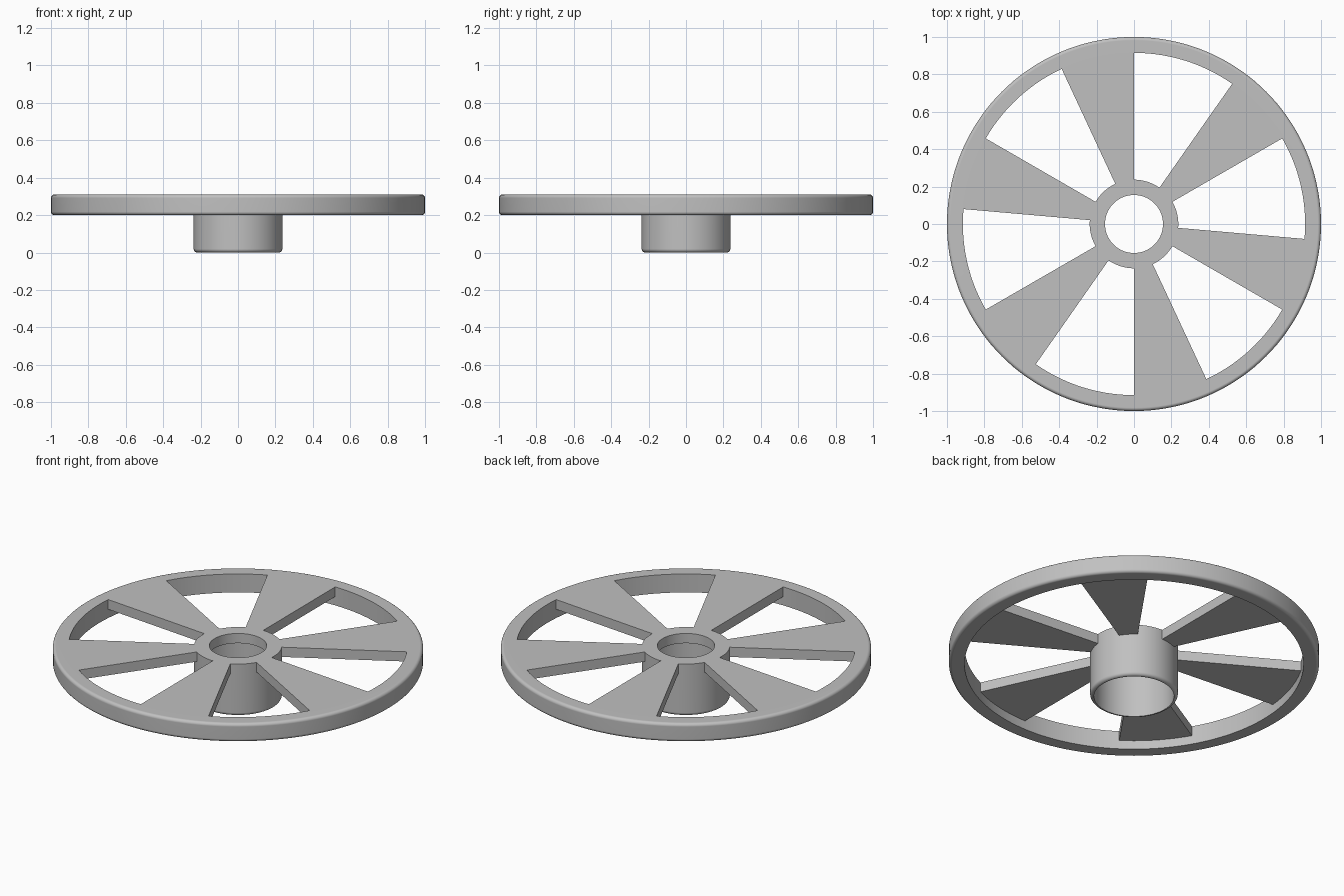
import bpy, bmesh
from math import sin, cos, pi, radians

cube = bpy.data.objects.get("Cube")
if cube:
    bpy.data.objects.remove(cube)

TOP, RIM_BOTTOM, WEB_BOTTOM = 0.31, 0.2, 0.252
RIM_IN, HUB_OUT, HUB_IN, BORE = 0.915, 0.237, 0.216, 0.155
SEGMENTS = 144

grey = bpy.data.materials.new("plain grey")
grey.use_nodes = True
colour = (0.53, 0.53, 0.53, 1)
grey.diffuse_color = colour
grey.node_tree.nodes["Principled BSDF"].inputs["Base Color"].default_value = colour


def finish(name, bm):
    bmesh.ops.recalc_face_normals(bm, faces=bm.faces)
    mesh = bpy.data.meshes.new(name)
    bm.to_mesh(mesh)
    bm.free()
    mesh.materials.append(grey)
    obj = bpy.data.objects.new(name, mesh)
    bpy.context.collection.objects.link(obj)
    bpy.ops.object.select_all(action="DESELECT")
    obj.select_set(True)
    bpy.context.view_layer.objects.active = obj
    bpy.ops.object.shade_smooth_by_angle(angle=radians(30))
    normals = obj.modifiers.new("even shading", "WEIGHTED_NORMAL")
    normals.keep_sharp = True
    return obj


def fillet(r, z, size, start, steps=6):
    """Quarter-circle of profile points about (r, z)."""
    angles = [radians(start + 90 * i / steps) for i in range(steps + 1)]
    return [(r + size * cos(a), z + size * sin(a)) for a in angles]


def lathe(name, profile):
    """Revolve a closed profile of (radius, height) points about z."""
    bm = bmesh.new()
    rings = []
    for s in range(SEGMENTS):
        a = 2 * pi * s / SEGMENTS
        rings.append([bm.verts.new((r * cos(a), r * sin(a), z)) for r, z in profile])
    n = len(profile)
    for s in range(SEGMENTS):
        a, b = rings[s], rings[(s + 1) % SEGMENTS]
        for i in range(n):
            j = (i + 1) % n
            bm.faces.new((a[i], b[i], b[j], a[j]))
    return finish(name, bm)


def spoke(name, start, end):
    """Flared wedge between hub and rim, bounded by radial sides."""
    steps = 10
    angles = [radians(start + (end - start) * i / steps) for i in range(steps + 1)]
    outline = [(HUB_OUT * cos(a), HUB_OUT * sin(a)) for a in angles]
    outline += [(RIM_IN * cos(a), RIM_IN * sin(a)) for a in reversed(angles)]
    bm = bmesh.new()
    base = bm.faces.new([bm.verts.new((x, y, WEB_BOTTOM)) for x, y in outline])
    top = bmesh.ops.extrude_face_region(bm, geom=[base])
    verts = [v for v in top["geom"] if isinstance(v, bmesh.types.BMVert)]
    bmesh.ops.translate(bm, verts=verts, vec=(0, 0, TOP - WEB_BOTTOM))
    return finish(name, bm)


# Outer rim with rounded outer edges
f = 0.018
lathe("rim", [(RIM_IN, TOP), (RIM_IN, RIM_BOTTOM)]
      + fillet(1 - f, RIM_BOTTOM + f, f, -90)
      + fillet(1 - f, TOP - f, f, 0))

# Hollow hub: thin wall, rounded foot, thin cap with a bore
f = 0.019
lathe("hub", [(BORE, TOP), (BORE, WEB_BOTTOM), (HUB_IN, WEB_BOTTOM), (HUB_IN, 0)]
      + fillet(HUB_OUT - f, f, f, -90)
      + [(HUB_OUT, TOP)])

# Six flared spokes
for k in range(6):
    spoke(f"spoke_{k + 1}", 60 * k + 30, 60 * k + 55)
